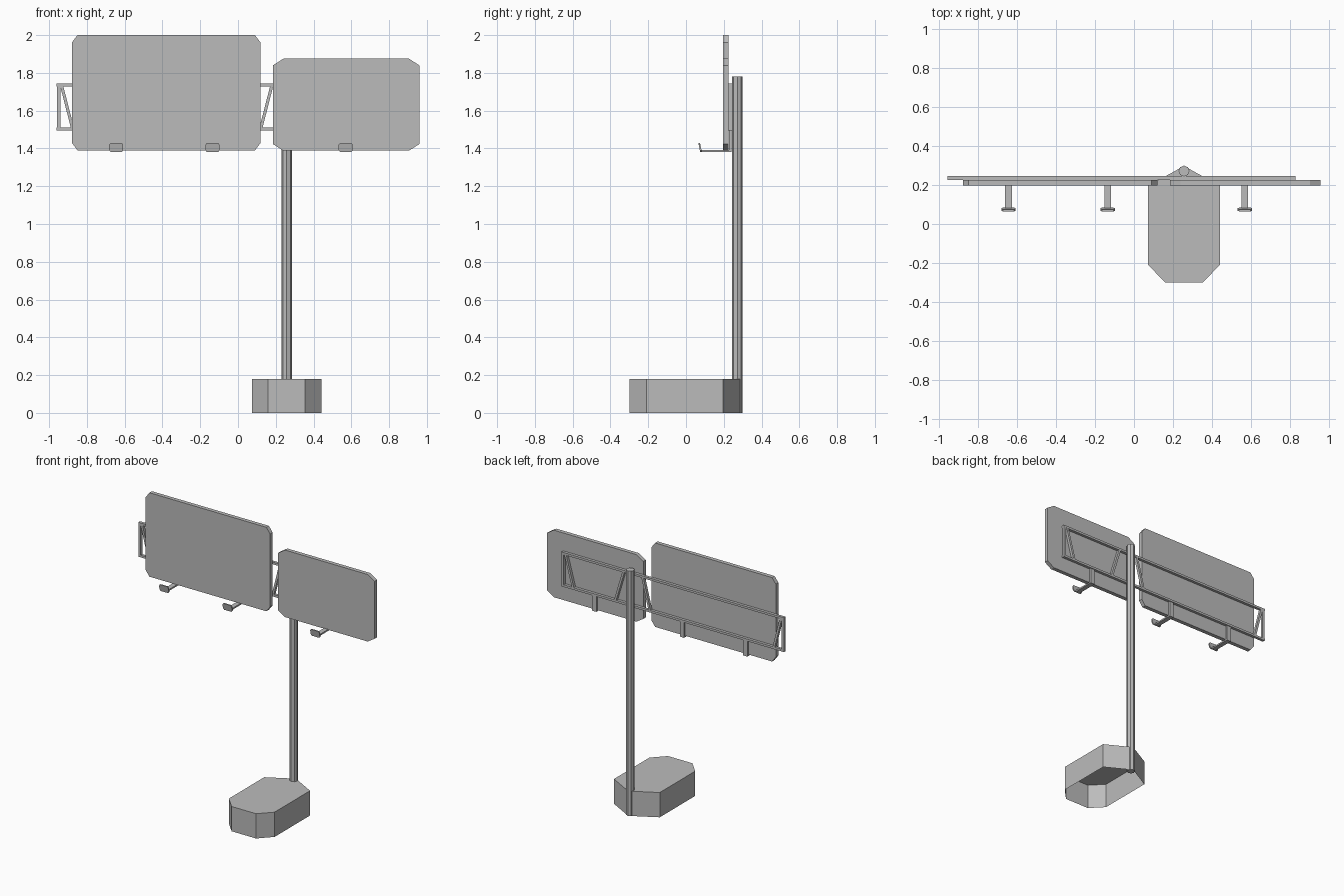
import bpy, bmesh, math
from mathutils import Vector, Matrix

cube = bpy.data.objects.get("Cube")
if cube:
    bpy.data.objects.remove(cube, do_unlink=True)

grey = bpy.data.materials.new("plain grey")
grey.use_nodes = True
colour = (0.5, 0.5, 0.5, 1)
grey.diffuse_color = colour
grey.node_tree.nodes["Principled BSDF"].inputs["Base Color"].default_value = colour


def finish(name, bm):
    bmesh.ops.recalc_face_normals(bm, faces=bm.faces)
    mesh = bpy.data.meshes.new(name)
    bm.to_mesh(mesh)
    bm.free()
    mesh.materials.append(grey)
    obj = bpy.data.objects.new(name, mesh)
    bpy.context.collection.objects.link(obj)
    return obj


def extrude(name, outline, offset, open_start=False):
    """Extrude a closed outline of 3D points along offset."""
    bm = bmesh.new()
    start = bm.faces.new([bm.verts.new(p) for p in outline])
    result = bmesh.ops.extrude_face_region(bm, geom=[start], use_keep_orig=True)
    moved = [v for v in result["geom"] if isinstance(v, bmesh.types.BMVert)]
    bmesh.ops.translate(bm, verts=moved, vec=offset)
    if open_start:
        bmesh.ops.delete(bm, geom=[start], context="FACES_ONLY")
    return finish(name, bm)


def chamfered(x0, x1, z0, z1, cx, cz, y):
    """Rectangle outline in the xz plane with cut corners."""
    return [(x0 + cx, y, z0), (x1 - cx, y, z0), (x1, y, z0 + cz), (x1, y, z1 - cz),
            (x1 - cx, y, z1), (x0 + cx, y, z1), (x0, y, z1 - cz), (x0, y, z0 + cz)]


def bar(name, a, b, width, y0=0.226, y1=0.246):
    """Flat bar between two xz points."""
    a, b = Vector(a), Vector(b)
    side = (b - a).orthogonal().normalized() * width / 2
    corners = [a + side, b + side, b - side, a - side]
    return extrude(name, [(p.x, y0, p.y) for p in corners], (0, y1 - y0, 0))


# Weighted base, open underneath, pointed at the back
mid = 0.257
half = [(0.098, -0.3), (0.184, -0.21), (0.184, 0.197)]
base = [(mid + x, y, 0) for x, y in half] + [(mid, 0.298, 0)]
base += [(mid - x, y, 0) for x, y in reversed(half)]
extrude("base", base, (0, 0, 0.18), open_start=True)

# Pole
bm = bmesh.new()
bmesh.ops.create_cone(bm, cap_ends=True, segments=8, radius1=0.028, radius2=0.028,
                      depth=1.78, matrix=Matrix.Translation((mid, 0.272, 0.89)))
finish("pole", bm)

# Two sign panels
extrude("large_panel", chamfered(-0.88, 0.12, 1.39, 2.0, 0.03, 0.04, 0.197), (0, 0.029, 0))
extrude("small_panel", chamfered(0.185, 0.96, 1.388, 1.875, 0.055, 0.035, 0.197), (0, 0.029, 0))

# Rail frame behind the panels
left, right, low, high = -0.95, 0.82, 1.503, 1.737
for label, z in (("lower", low), ("upper", high)):
    bar(label + "_rail", (left - 0.01, z), (right + 0.01, z), 0.016)
for label, x in (("right", left), ("left", right)):
    bar(label + "_rail_end", (x, low), (x, high), 0.018)
for i, (top, bottom) in enumerate([(-0.935, -0.875), (0.18, 0.12), (0.33, 0.4), (0.8, 0.735)]):
    bar(f"brace_{i + 1}", (top, high), (bottom, low), 0.016)

# Hooks: strap down from the rail, arm forward, tilted lip
for i, x in enumerate((-0.645, -0.135, 0.57)):
    bar(f"hook_strap_{i + 1}", (x, 1.382), (x, low), 0.034, 0.227, 0.24)
    bar(f"hook_arm_{i + 1}", (x - 0.017, 1.386), (x + 0.017, 1.386), 0.011, 0.075, 0.24)
    lip = chamfered(x - 0.037, x + 0.037, 1.38, 1.43, 0.008, 0.01, 0)
    lip = [(px, 0.075 - (pz - 1.38) * 0.2, pz) for px, _, pz in lip]
    extrude(f"hook_lip_{i + 1}", lip, (0, 0.009, 0))
